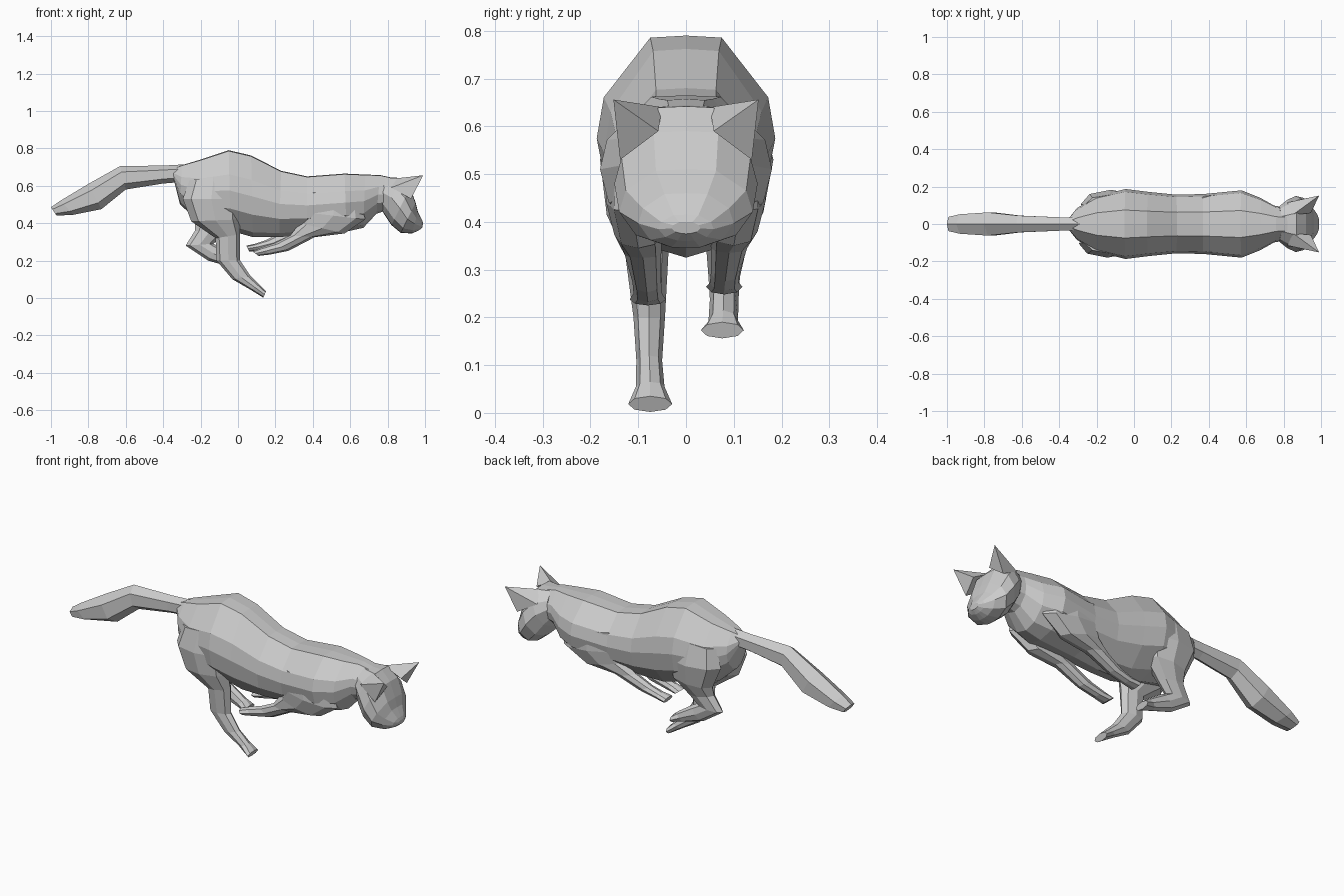
import bpy, bmesh, math
from mathutils import Vector


def round_shape(n):
    # (side, along) unit outline with points at both ends of the along axis
    m = max(abs(math.sin(2 * math.pi * i / n)) for i in range(n))
    return [(math.sin(2 * math.pi * i / n) / m, math.cos(2 * math.pi * i / n)) for i in range(n)]


def mirrored_shape(half):
    return half + [(-s, a) for s, a in reversed(half[1:-1])]


def finish(name, bm):
    bmesh.ops.recalc_face_normals(bm, faces=bm.faces)
    mesh = bpy.data.meshes.new(name)
    bm.to_mesh(mesh)
    bm.free()
    obj = bpy.data.objects.new(name, mesh)
    bpy.context.collection.objects.link(obj)
    return obj


def loft(name, rows, shape):
    # each row: profile point x,z, opposite point x,z, half width, y centre
    bm = bmesh.new()
    rings = []
    for x1, z1, x2, z2, w, *yc in rows:
        y0 = yc[0] if yc else 0
        mid = Vector(((x1 + x2) / 2, y0, (z1 + z2) / 2))
        axis = Vector(((x1 - x2) / 2, 0, (z1 - z2) / 2))
        rings.append([bm.verts.new(mid + axis * a + Vector((0, w * s, 0))) for s, a in shape])
    n = len(shape)
    for r, q in zip(rings, rings[1:]):
        for i in range(n):
            j = (i + 1) % n
            bm.faces.new((r[i], r[j], q[j], q[i]))
    bm.faces.new(rings[0])
    bm.faces.new(rings[-1])
    return finish(name, bm)


# torso and neck
torso = mirrored_shape([(0, 1), (.4, .98), (.92, .4), (1, 0), (.9, -.45), (.45, -.88), (0, -1)])
loft("body", [
    (-.35, .69, -.34, .62, .035),
    (-.30, .71, -.31, .50, .085),
    (-.20, .74, -.20, .40, .15),
    (-.05, .79, -.04, .36, .187),
    (.07, .762, .08, .325, .172),
    (.23, .68, .22, .325, .157),
    (.37, .65, .37, .34, .16),
    (.57, .665, .58, .355, .18),
    (.68, .66, .67, .375, .14),
    (.76, .657, .74, .45, .098),
    (.86, .635, .80, .47, .085)], torso)

# tail
loft("tail", [
    (-.27, .715, -.30, .62, .035),
    (-.40, .708, -.40, .612, .036),
    (-.63, .705, -.60, .58, .045),
    (-.80, .61, -.73, .475, .062),
    (-.95, .52, -.88, .445, .052),
    (-1.0, .485, -.97, .44, .038)], round_shape(6))

# head, tilted down toward the muzzle
face = mirrored_shape([(0, 1), (.45, .97), (.9, .45), (1, -.1), (.75, -.7), (.3, -.97), (0, -1)])
loft("head", [
    (.79, .645, .755, .50, .09),
    (.87, .642, .78, .45, .13),
    (.92, .59, .82, .39, .15),
    (.95, .51, .87, .348, .14),
    (.962, .46, .93, .345, .10),
    (.985, .415, .965, .36, .058),
    (.99, .40, .985, .375, .03)], face)

# ears
for side, label in ((-1, "near"), (1, "far")):
    bm = bmesh.new()
    base = [bm.verts.new((x, side * y, z)) for x, y, z in
            ((.85, .05, .64), (.945, .058, .59), (.925, .138, .53), (.82, .115, .59))]
    tip = bm.verts.new((.99, side * .152, .656))
    bm.faces.new(base)
    for i in range(4):
        bm.faces.new((base[i], base[(i + 1) % 4], tip))
    finish(label + "_ear", bm)

# hind legs: near one reaching for the ground, far one folded
thigh = round_shape(8)
loft("near_hind_leg", [
    (0, .66, -.26, .63, .05, -.105),
    (.01, .53, -.295, .53, .075, -.105),
    (.01, .42, -.25, .41, .066, -.10),
    (.012, .34, -.12, .32, .045, -.082),
    (.012, .20, -.115, .20, .033, -.077),
    (.065, .12, -.03, .10, .027, -.077),
    (.12, .065, .065, .045, .03, -.075),
    (.15, .035, .135, .002, .046, -.075)], thigh)
loft("far_hind_leg", [
    (0, .66, -.26, .63, .05, .105),
    (.04, .53, -.285, .53, .078, .105),
    (.01, .43, -.23, .41, .062, .10),
    (-.08, .34, -.23, .36, .043, .085),
    (-.13, .29, -.28, .28, .033, .08),
    (-.10, .275, -.16, .20, .03, .08),
    (-.01, .215, -.05, .168, .031, .078),
    (.02, .19, .01, .156, .045, .076)], thigh)

# front legs, swept back under the chest
loft("near_front_leg", [
    (.36, .57, .66, .53, .04, -.12),
    (.34, .46, .68, .42, .055, -.112),
    (.33, .40, .57, .345, .05, -.10),
    (.28, .335, .41, .325, .038, -.09),
    (.20, .295, .27, .252, .03, -.082),
    (.12, .268, .17, .232, .03, -.08),
    (.075, .25, .11, .225, .038, -.08)], thigh)
loft("far_front_leg", [
    (.33, .57, .64, .53, .04, .12),
    (.31, .47, .66, .42, .055, .112),
    (.30, .41, .54, .35, .05, .10),
    (.24, .355, .37, .335, .038, .09),
    (.15, .31, .22, .275, .03, .082),
    (.09, .29, .12, .255, .03, .08),
    (.045, .28, .06, .248, .038, .08)], thigh)
